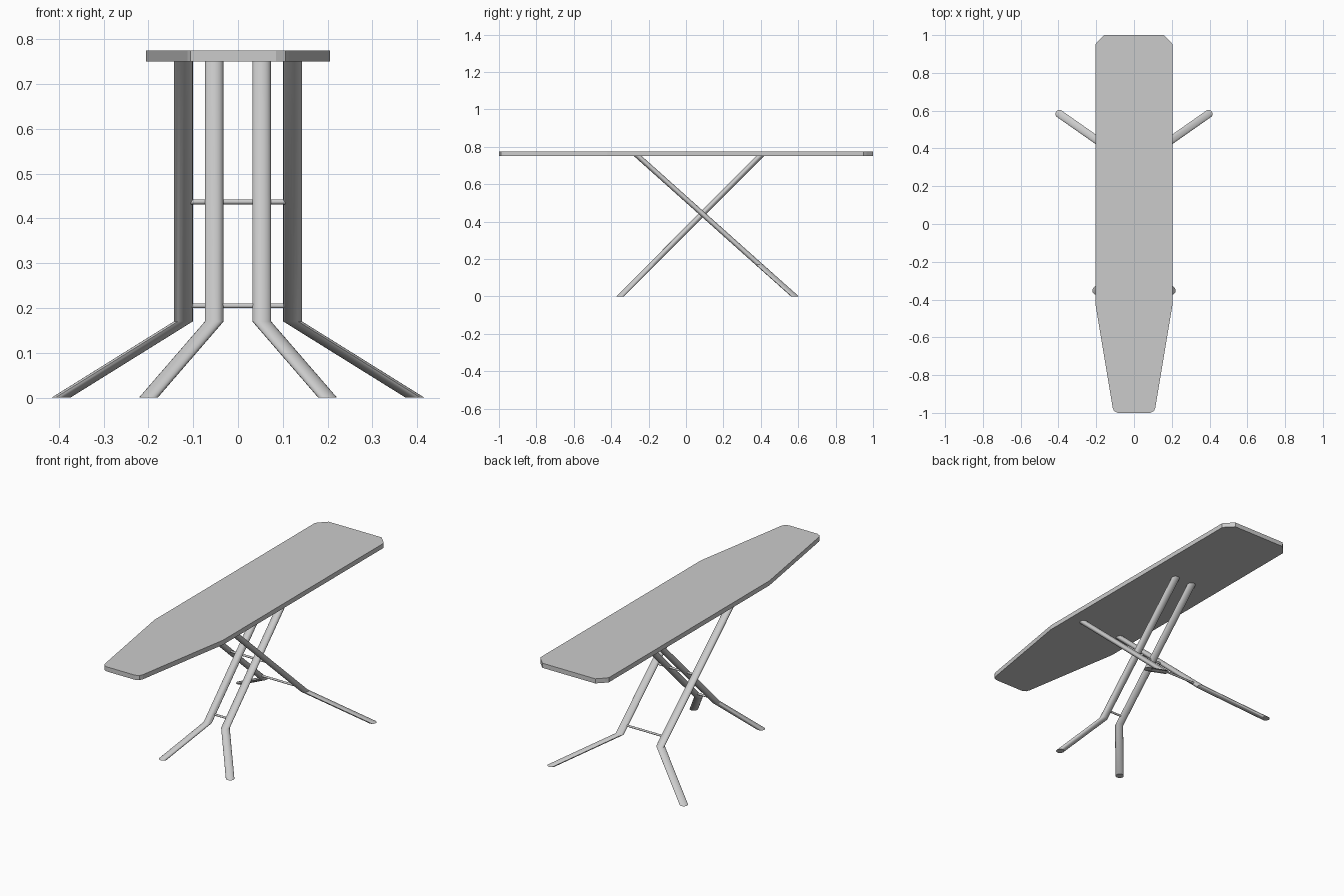
import bpy, bmesh, math

if "Cube" in bpy.data.objects:
    bpy.data.objects.remove(bpy.data.objects["Cube"])


def finish(bm, name, smooth=False):
    bmesh.ops.recalc_face_normals(bm, faces=bm.faces)
    mesh = bpy.data.meshes.new(name)
    bm.to_mesh(mesh)
    bm.free()
    obj = bpy.data.objects.new(name, mesh)
    bpy.context.collection.objects.link(obj)
    if smooth:
        bpy.ops.object.select_all(action='DESELECT')
        bpy.context.view_layer.objects.active = obj
        obj.select_set(True)
        bpy.ops.object.shade_smooth_by_angle(angle=math.radians(30))
    return obj


def tube(name, path, radius, axis, sides=20):
    """Loft circles lying across one axis ('x' or 'z') along a path."""
    bm = bmesh.new()
    rings = []
    for x, y, z in path:
        ring = []
        for i in range(sides):
            a = math.tau * i / sides
            u, v = radius * math.cos(a), radius * math.sin(a)
            ring.append(bm.verts.new((x + u, y + v, z) if axis == 'z' else (x, y + u, z + v)))
        rings.append(ring)
    for a, b in zip(rings, rings[1:]):
        for i in range(sides):
            j = (i + 1) % sides
            bm.faces.new((a[i], a[j], b[j], b[i]))
    bm.faces.new(rings[0])
    bm.faces.new(rings[-1])
    return finish(bm, name, True)


# Board: mirrored half outline, extruded upward
half = [(0.085, -1.0), (0.106, -0.99), (0.113, -0.972), (0.205, -0.42),
        (0.205, 0.95), (0.192, 0.966), (0.158, 1.0)]
outline = half + [(-x, y) for x, y in reversed(half)]
bm = bmesh.new()
face = bm.faces.new([bm.verts.new((x, y, 0.75)) for x, y in outline])
top = bmesh.ops.extrude_face_region(bm, geom=[face])
for v in top['geom']:
    if isinstance(v, bmesh.types.BMVert):
        v.co.z = 0.775
finish(bm, "board")

# Crossed legs: splayed feet below a bend, straight above it
for side, s in (("left", -1), ("right", 1)):
    tube(f"inner_leg_{side}",
         [(s * 0.2, -0.353, 0), (s * 0.053, -0.183, 0.17), (s * 0.053, 0.397, 0.751)], 0.021, 'z')
    tube(f"outer_leg_{side}",
         [(s * 0.395, 0.583, 0), (s * 0.122, 0.392, 0.17), (s * 0.122, -0.258, 0.751)], 0.021, 'z')

# Cross bars: pivot at the crossing, one brace for each leg pair
for name, w, y, z in (("pivot_bar", 0.11, 0.088, 0.437),
                      ("front_brace", 0.045, -0.148, 0.205),
                      ("rear_brace", 0.11, 0.353, 0.205)):
    tube(name, [(-w, y, z), (w, y, z)], 0.0055, 'x', 16)
